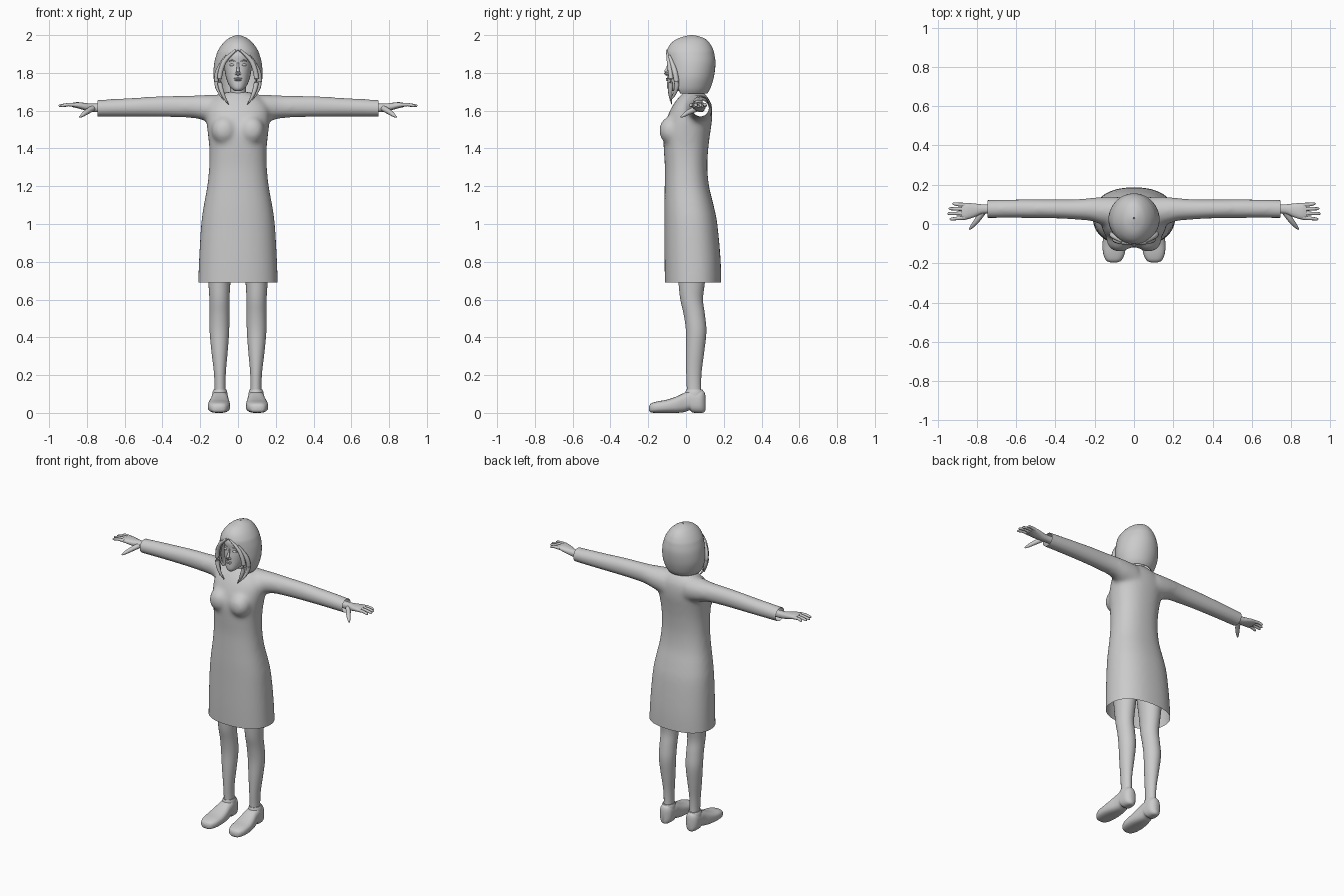
import bpy, bmesh, math
from mathutils import Vector, Matrix

cube = bpy.data.objects.get("Cube")
if cube:
    bpy.data.objects.remove(cube, do_unlink=True)

grey = bpy.data.materials.new("plain_grey")
grey.use_nodes = True
grey.diffuse_color = (0.6, 0.6, 0.6, 1)
grey.node_tree.nodes["Principled BSDF"].inputs["Base Color"].default_value = (0.6, 0.6, 0.6, 1)


def finish(name, bm):
    bmesh.ops.remove_doubles(bm, verts=bm.verts, dist=0.0003)
    bmesh.ops.recalc_face_normals(bm, faces=bm.faces)
    me = bpy.data.meshes.new(name)
    bm.to_mesh(me)
    bm.free()
    me.materials.append(grey)
    for p in me.polygons:
        p.use_smooth = True
    me.set_sharp_from_angle(angle=math.radians(50))
    ob = bpy.data.objects.new(name, me)
    bpy.context.collection.objects.link(ob)
    return ob


def spline(rows, steps):
    """Smoothly interpolate rows of numbers."""
    out = []
    for i in range(len(rows) - 1):
        a, b, c, d = (rows[max(i - 1, 0)], rows[i], rows[i + 1], rows[min(i + 2, len(rows) - 1)])
        for s in range(steps):
            t = s / steps
            out.append([q + t / 2 * (r - p + t * (2 * p - 5 * q + 4 * r - s4 + t * (3 * (q - r) + s4 - p)))
                        for p, q, r, s4 in zip(a, b, c, d)])
    out.append(list(rows[-1]))
    return out


def skin(bm, rings, closed=True, caps=True):
    loops = [[bm.verts.new(p) for p in ring] for ring in rings]
    n = len(loops[0])
    for a, b in zip(loops, loops[1:]):
        for i in range(n if closed else n - 1):
            j = (i + 1) % n
            bm.faces.new((a[i], a[j], b[j], b[i]))
    if caps:
        bm.faces.new(loops[0])
        bm.faces.new(loops[-1])


def loft(bm, axis, rows, n=28, power=2.0, steps=4, side=1):
    """Rows: position on axis, then low/high bounds of the two other axes."""
    rings = []
    for t, u0, u1, v0, v1 in spline(rows, steps):
        ring = []
        for i in range(n):
            a = math.tau * i / n
            cu, cv = [math.copysign(abs(f(a)) ** (2 / power), f(a)) for f in (math.cos, math.sin)]
            u, v = (u0 + u1 + (u1 - u0) * cu) / 2, (v0 + v1 + (v1 - v0) * cv) / 2
            x, y, z = {"x": (t, u, v), "y": (u, t, v), "z": (u, v, t)}[axis]
            ring.append((x * side, y, z))
        rings.append(ring)
    skin(bm, rings)


def tube(bm, points, side=1, n=10, steps=4):
    """Tapered round strand through points given as x, y, z, radius."""
    rows = spline(points, steps)
    pos = [Vector((r[0] * side, r[1], r[2])) for r in rows]
    rings = []
    for i, p in enumerate(pos):
        q = (pos[min(i + 1, len(pos) - 1)] - pos[max(i - 1, 0)]).to_track_quat('Z', 'Y')
        rings.append([p + q @ Vector((math.cos(math.tau * k / n), math.sin(math.tau * k / n), 0)) * rows[i][3]
                      for k in range(n)])
    skin(bm, rings)


def blob(bm, centre, size):
    bmesh.ops.create_uvsphere(bm, u_segments=20, v_segments=12, radius=1,
                              matrix=Matrix.Translation(centre) @ Matrix.Diagonal((*size, 1)))


# Dress: torso, bust and sleeves fused, then cut open at hem and cuffs
bm = bmesh.new()
torso = [(.64, .212, -.11, .187), (.8, .207, -.114, .184), (1, .195, -.115, .166), (1.1, .181, -.115, .146),
         (1.2, .163, -.113, .122), (1.3, .153, -.112, .113), (1.4, .152, -.118, .118), (1.48, .16, -.12, .128),
         (1.55, .168, -.105, .138), (1.61, .165, -.08, .138), (1.65, .14, -.055, .128),
         (1.68, .1, -.03, .108), (1.7, .055, -.012, .09)]
loft(bm, "z", [(z, -w, w, a, b) for z, w, a, b in torso], n=48, power=2.3)
sleeve = [(.08, -.02, .14, 1.52, 1.687), (.16, -.005, .139, 1.54, 1.684), (.22, .015, .133, 1.558, 1.682),
          (.3, .022, .127, 1.563, 1.68), (.42, .028, .126, 1.566, 1.677), (.6, .03, .126, 1.567, 1.666),
          (.78, .029, .122, 1.567, 1.656)]
for s in (1, -1):
    loft(bm, "x", sleeve, side=s)
    blob(bm, (.073 * s, -.08, 1.495), (.068, .063, .075))
body = finish("dress", bm)
mod = body.modifiers.new("fuse", 'REMESH')
mod.mode = 'VOXEL'
mod.voxel_size = 0.011
fused = body.evaluated_get(bpy.context.evaluated_depsgraph_get()).to_mesh()
bm = bmesh.new()
bm.from_mesh(fused)
bpy.data.objects.remove(body, do_unlink=True)
for _ in range(8):
    bmesh.ops.smooth_vert(bm, verts=bm.verts, factor=0.5, use_axis_x=True, use_axis_y=True, use_axis_z=True)
for co, no in (((0, 0, .69), (0, 0, -1)), ((.745, 0, 0), (1, 0, 0)), ((-.745, 0, 0), (-1, 0, 0))):
    bmesh.ops.bisect_plane(bm, geom=bm.verts[:] + bm.edges[:] + bm.faces[:], plane_co=co,
                           plane_no=no, clear_outer=True)
finish("dress", bm)

# Neck and head
bm = bmesh.new()
loft(bm, "z", [(1.64, -.055, .055, -.015, .09), (1.69, -.043, .043, -.012, .078), (1.76, -.043, .043, -.02, .08)])
finish("neck", bm)
bm = bmesh.new()
head = [(1.703, .014, -.086, -.045), (1.715, .032, -.097, -.01), (1.735, .048, -.1, .04), (1.77, .062, -.098, .08),
        (1.81, .07, -.096, .105), (1.85, .074, -.091, .115), (1.9, .073, -.09, .115), (1.95, .05, -.05, .09)]
loft(bm, "z", [(z, -w, w, a, b) for z, w, a, b in head], n=40, power=2.2)
finish("head", bm)

# Facial features
bm = bmesh.new()
tube(bm, [(0, -.09, 1.855, .005), (0, -.099, 1.825, .007), (0, -.108, 1.8, .0095), (0, -.099, 1.786, .004)])
for s in (1, -1):
    blob(bm, (.01 * s, -.099, 1.795), (.007, .008, .006))
finish("nose", bm)
bm = bmesh.new()
blob(bm, (0, -.098, 1.77), (.022, .009, .0045))
blob(bm, (0, -.098, 1.762), (.018, .009, .005))
finish("lips", bm)

# Hair cap with a parted opening around the face: z, half width, front, back, opening angle
hair = [(1.69, .1, -.085, .112, 64), (1.72, .117, -.098, .13, 59), (1.78, .13, -.102, .148, 49),
        (1.85, .126, -.104, .156, 35), (1.9, .113, -.105, .15, 17), (1.925, .102, -.099, .143, 0),
        (1.955, .081, -.081, .127, 0), (1.98, .054, -.048, .102, 0), (1.995, .024, -.002, .062, 0),
        (2, .004, .024, .034, 0)]
bm = bmesh.new()
rings = []
for z, w, front, back, gap in spline(hair, 4):
    g = math.radians(max(gap, 0))
    angles = [g + (math.tau - 2 * g) * i / 48 for i in range(49)]
    rings.append([(w * math.sin(a), (front + back) / 2 - (back - front) / 2 * math.cos(a), z) for a in angles])
skin(bm, rings, closed=False, caps=False)
cap = finish("hair", bm)
mod = cap.modifiers.new("thickness", 'SOLIDIFY')
mod.thickness = 0.012
mod.offset = -1

for s, label in ((1, "left"), (-1, "right")):
    # Eyes, brows and loose locks of hair
    bm = bmesh.new()
    blob(bm, (.031 * s, -.082, 1.842), (.015, .008, .007))
    finish(label + "_eye", bm)
    bm = bmesh.new()
    tube(bm, [(.014, -.089, 1.86, .002), (.032, -.085, 1.867, .003), (.05, -.072, 1.861, .0015)], s)
    finish(label + "_brow", bm)
    bm = bmesh.new()
    tube(bm, [(.012, -.1, 1.92, .006), (.072, -.09, 1.86, .012), (.098, -.08, 1.77, .013),
              (.082, -.083, 1.69, .011), (.05, -.075, 1.633, .002)], s)
    tube(bm, [(.06, -.088, 1.89, .008), (.106, -.06, 1.81, .014), (.112, -.05, 1.74, .013),
              (.094, -.06, 1.69, .009), (.075, -.085, 1.655, .002)], s)
    finish(label + "_hair_lock", bm)

    # Hand with four fingers and a thumb
    bm = bmesh.new()
    loft(bm, "x", [(.7, .055, .1, 1.592, 1.637), (.77, .052, .1, 1.594, 1.637), (.81, .036, .104, 1.602, 1.641),
                   (.85, .024, .107, 1.613, 1.645), (.878, .026, .104, 1.619, 1.641)], n=20, power=2.4, side=s)
    for y0, y1, tip in ((.097, .103, .925), (.076, .078, .943), (.054, .053, .949), (.032, .025, .938)):
        tube(bm, [(.86, y0, 1.63, .011), (.9, (y0 + y1) / 2, 1.632, .009),
                  (tip - .008, y1, 1.626, .0075), (tip, y1, 1.624, .003)], s)
    tube(bm, [(.77, .06, 1.612, .016), (.8, .018, 1.594, .014), (.823, -.01, 1.577, .01), (.838, -.027, 1.566, .004)], s)
    finish(label + "_hand", bm)

    # Leg
    bm = bmesh.new()
    loft(bm, "z", [(.07, .064, .126, .005, .085), (.14, .066, .124, .004, .08), (.22, .064, .128, .001, .083),
                   (.32, .055, .14, 0, .096), (.43, .047, .15, 0, .108), (.52, .046, .15, -.012, .1),
                   (.6, .045, .151, -.03, .09), (.69, .04, .157, -.04, .1), (.85, .022, .168, -.055, .12),
                   (1, .005, .16, -.06, .13)], side=s)
    finish(label + "_leg", bm)

    # Shoe with toe, arch, heel and ankle collar
    bm = bmesh.new()
    shoe = [(-.196, .103, .016, .012, .034), (-.185, .103, .039, .002, .05), (-.15, .102, .055, 0, .061),
            (-.1, .101, .059, 0, .07), (-.05, .099, .055, 0, .087), (-.01, .097, .048, .004, .106),
            (.02, .096, .045, .014, .116), (.035, .096, .044, .002, .119), (.075, .096, .041, 0, .121),
            (.095, .096, .028, .003, .113), (.103, .096, .012, .015, .09)]
    loft(bm, "y", [(y, c - w, c + w, lo, hi) for y, c, w, lo, hi in shoe], power=2.7, side=s)
    loft(bm, "z", [(.08, .054, .138, -.012, .099), (.108, .057, .135, -.004, .094), (.124, .062, .129, .001, .087)], side=s)
    finish(label + "_shoe", bm)
